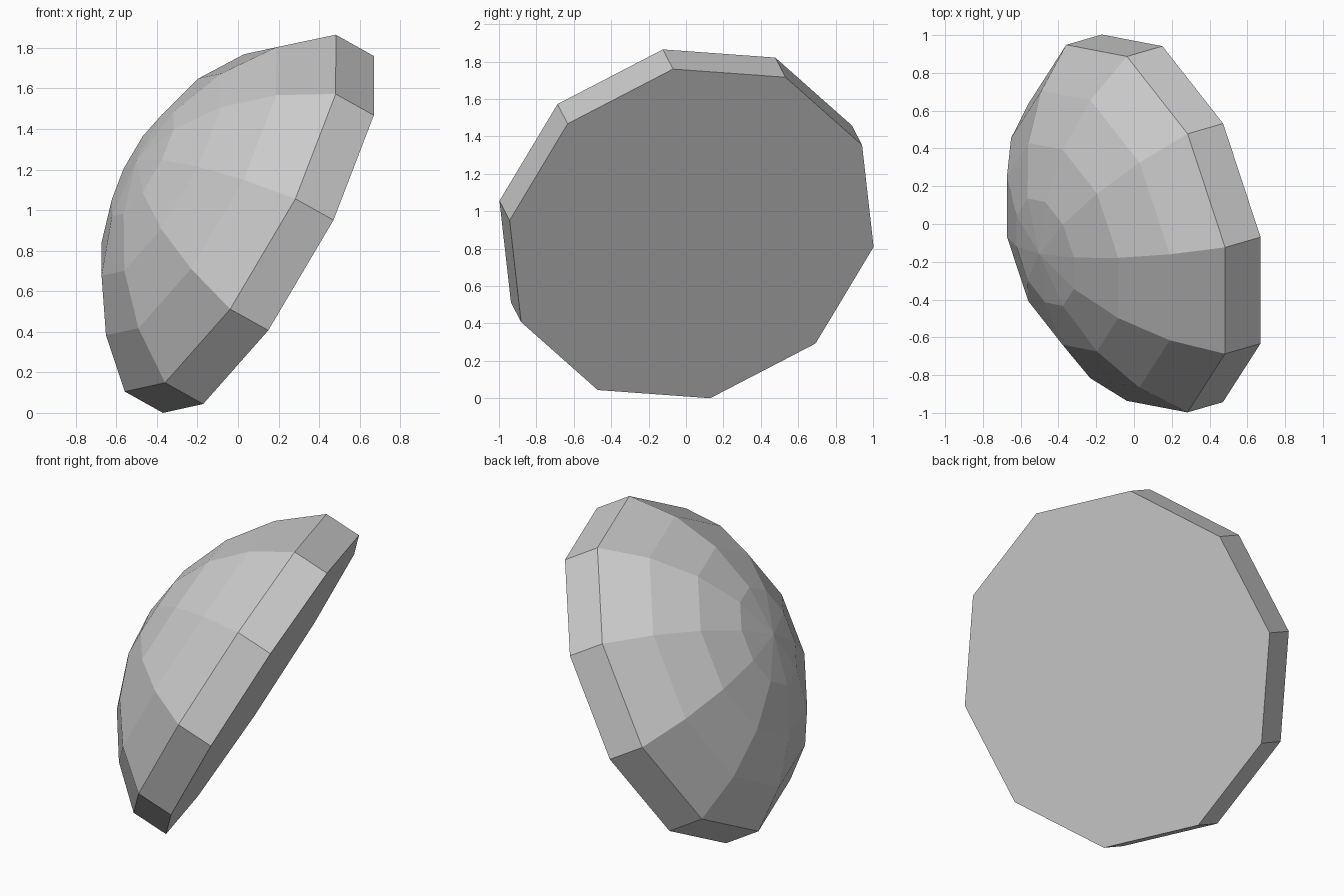
import bpy, bmesh
from math import sin, cos, radians, tau
from mathutils import Vector, Matrix

cube = bpy.data.objects.get("Cube")
if cube:
    bpy.data.objects.remove(cube, do_unlink=True)

SIDES = 10
BASE_RADIUS = 1.027
RIM_HEIGHT = 0.222
CAP_ANGLE = radians(56.1)   # half angle of the spherical cap
CAP_RINGS = 4

# Plain grey stone
grey = bpy.data.materials.new("plain_grey")
grey.use_nodes = True
colour = (0.6, 0.6, 0.6, 1)
grey.diffuse_color = colour
grey.node_tree.nodes["Principled BSDF"].inputs["Base Color"].default_value = colour

# Half profile: straight rim, then an arc up to the pole
sphere_radius = BASE_RADIUS / sin(CAP_ANGLE)
sphere_centre = RIM_HEIGHT - sphere_radius * cos(CAP_ANGLE)
profile = [Vector((BASE_RADIUS, 0, 0))]
for i in range(CAP_RINGS, -1, -1):
    a = CAP_ANGLE * i / CAP_RINGS
    profile.append(Vector((sphere_radius * sin(a), 0, sphere_centre + sphere_radius * cos(a))))

# Spin the profile into a faceted dome and close its flat base
bm = bmesh.new()
verts = [bm.verts.new(p) for p in profile]
edges = [bm.edges.new(pair) for pair in zip(verts, verts[1:])]
bmesh.ops.spin(bm, geom=verts + edges, cent=(0, 0, 0), axis=(0, 0, 1),
               angle=tau, steps=SIDES, use_duplicate=False)
bmesh.ops.remove_doubles(bm, verts=bm.verts, dist=0.001)
bmesh.ops.holes_fill(bm, edges=[e for e in bm.edges if e.is_boundary], sides=0)
bmesh.ops.recalc_face_normals(bm, faces=bm.faces)

# Lean the dome: its axis points left, forward and up
axis = Vector((-0.847, -0.245, 0.473)).normalized()
spoke = Vector((0.506, -0.097, 0.857))
spoke = (spoke - axis * spoke.dot(axis)).normalized()
tilt = Matrix((spoke, axis.cross(spoke), axis)).transposed().to_4x4()
bm.transform(Matrix.Translation((0.15, 0.03, 0.88)) @ tilt)

mesh = bpy.data.meshes.new("faceted_dome")
bm.to_mesh(mesh)
bm.free()
mesh.materials.append(grey)
dome = bpy.data.objects.new("faceted_dome", mesh)
bpy.context.collection.objects.link(dome)
